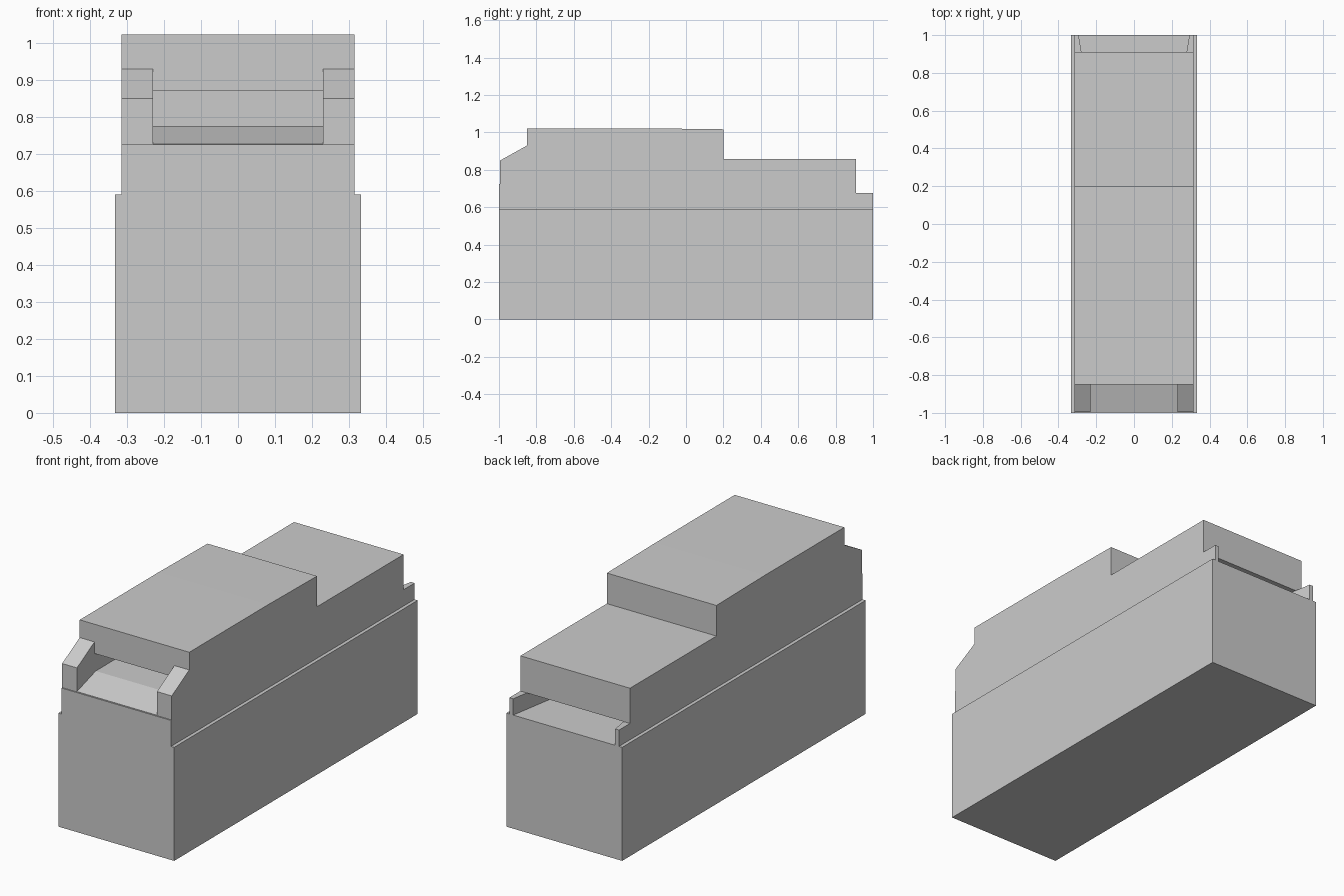
import bpy, bmesh
from mathutils import Vector

if "Cube" in bpy.data.objects:
    bpy.data.objects.remove(bpy.data.objects["Cube"])


def prism(name, points, vec):
    """Extrude a closed 3D polygon along vec into a solid."""
    bm = bmesh.new()
    face = bm.faces.new([bm.verts.new(p) for p in points])
    ext = bmesh.ops.extrude_face_region(bm, geom=[face], use_keep_orig=True)
    verts = [g for g in ext["geom"] if isinstance(g, bmesh.types.BMVert)]
    bmesh.ops.translate(bm, verts=verts, vec=Vector(vec))
    bmesh.ops.recalc_face_normals(bm, faces=bm.faces)
    mesh = bpy.data.meshes.new(name)
    bm.to_mesh(mesh)
    bm.free()
    obj = bpy.data.objects.new(name, mesh)
    bpy.context.collection.objects.link(obj)
    return obj


def side_prism(name, half, profile):
    """Extrude a (y, z) side profile across the width."""
    return prism(name, [(-half, y, z) for y, z in profile], (2 * half, 0, 0))


def cut(target, cutter):
    mod = target.modifiers.new("cut", "BOOLEAN")
    mod.operation = "DIFFERENCE"
    mod.solver = "EXACT"
    mod.object = cutter
    bpy.context.view_layer.objects.active = target
    bpy.ops.object.modifier_apply(modifier=mod.name)
    bpy.data.objects.remove(cutter)


# Wide lower block
base = side_prism("base", 0.333, [(-1, 0), (1, 0), (1, 0.59), (-1, 0.59)])

# Narrower stepped upper housing
housing = side_prism("upper_housing", 0.315, [
    (-1, 0.59), (-1, 0.725), (-0.994, 0.725), (-0.994, 0.85),
    (-0.85, 0.93), (-0.85, 1.022), (-0.2, 1.022), (0.2, 1.017),
    (0.2, 0.858), (0.91, 0.858), (0.91, 0.675), (1, 0.675), (1, 0.59)])

# Front mouth between the cheeks, with a ramped floor
cut(housing, side_prism("front_mouth_cutter", 0.23, [
    (-1.1, 0.694), (-0.84, 0.775), (-0.5, 0.775), (-0.5, 0.87),
    (-0.85, 0.87), (-0.85, 0.96), (-1.1, 0.96)]))

# Tapering rear slot under the overhang
cut(housing, prism("rear_slot_cutter", [
    (-0.31, 1.1, 0.5), (0.31, 1.1, 0.5), (0.226, 0.6, 0.5), (-0.226, 0.6, 0.5)],
    (0, 0, 0.175)))
